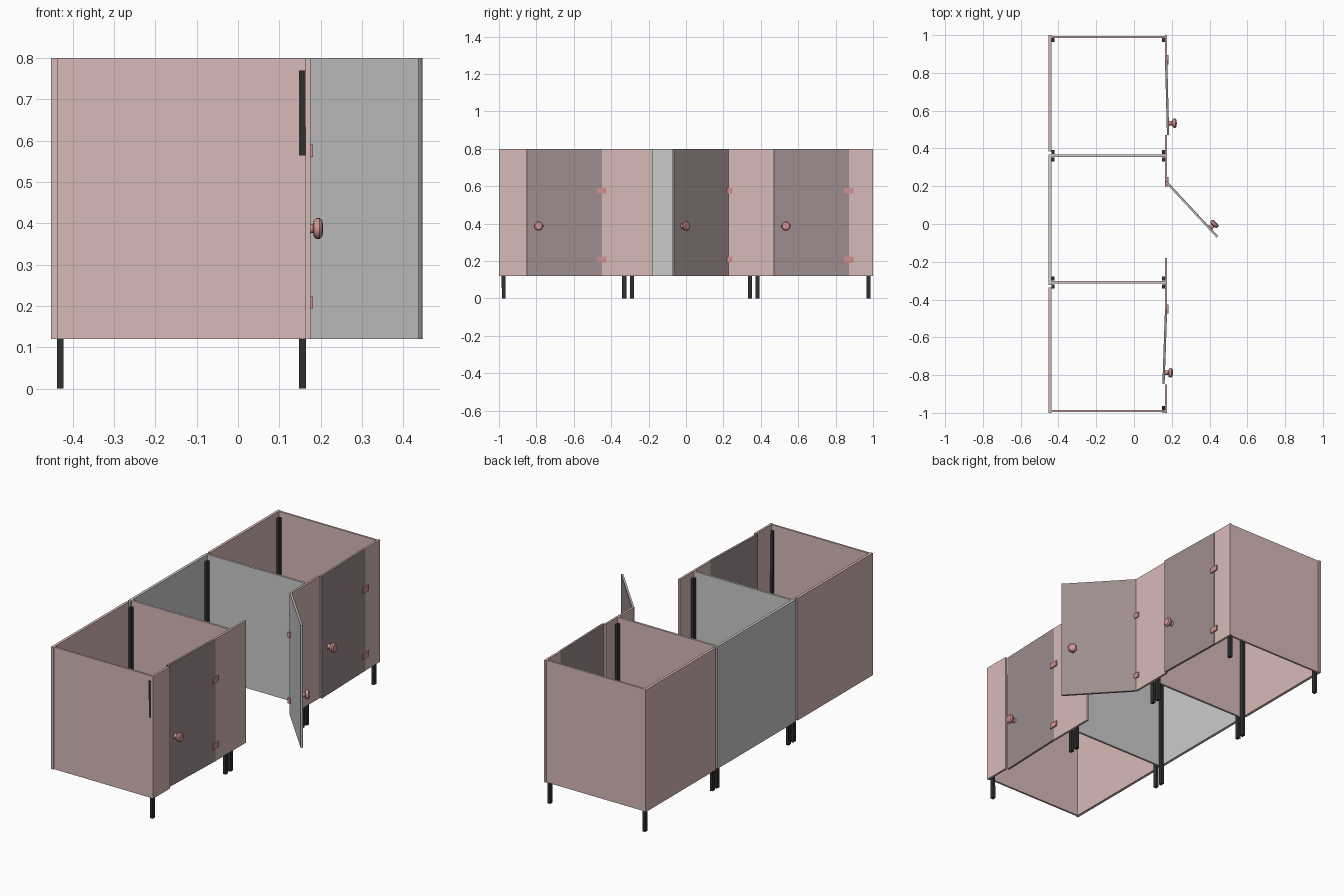
import bpy, bmesh
from math import radians
from mathutils import Matrix, Vector

if "Cube" in bpy.data.objects:
    bpy.data.objects.remove(bpy.data.objects["Cube"])


def material(name, r, g, b):
    m = bpy.data.materials.new(name)
    m.diffuse_color = (r, g, b, 1)
    m.use_nodes = True
    m.node_tree.nodes["Principled BSDF"].inputs["Base Color"].default_value = m.diffuse_color
    return m


PINK = material("pink_panel", 0.68, 0.49, 0.48)
BROWN = material("door_brown", 0.34, 0.265, 0.265)
BLACK = material("post_black", 0.03, 0.03, 0.03)
RED = material("fitting_red", 0.62, 0.29, 0.28)
Z0, Z1 = 0.12, 0.80


def finish(name, bm, mat, matrix=None):
    mesh = bpy.data.meshes.new(name)
    bm.to_mesh(mesh)
    bm.free()
    if mat:
        mesh.materials.append(mat)
    ob = bpy.data.objects.new(name, mesh)
    bpy.context.collection.objects.link(ob)
    if matrix:
        ob.matrix_world = matrix
    return ob


def box(name, x, y, z, mat=None, matrix=None):
    bm = bmesh.new()
    bmesh.ops.create_cube(bm, size=1)
    for v in bm.verts:
        v.co = Vector([(a + b) / 2 + c * (b - a) for (a, b), c in zip((x, y, z), v.co)])
    return finish(name, bm, mat, matrix)


def knob(name, matrix):
    # lathe a profile of (distance from door, radius) around the x axis
    profile = [(0, 0), (0, .014), (.006, .012), (.018, .011), (.021, .021),
               (.027, .025), (.035, .025), (.041, .019), (.043, 0)]
    bm = bmesh.new()
    verts = [bm.verts.new((d, r, 0)) for d, r in profile]
    edges = [bm.edges.new(p) for p in zip(verts, verts[1:])]
    bmesh.ops.spin(bm, geom=verts + edges, cent=(0, 0, 0), axis=(1, 0, 0),
                   angle=radians(360), steps=20)
    bmesh.ops.remove_doubles(bm, verts=bm.verts, dist=1e-5)
    bmesh.ops.recalc_face_normals(bm, faces=bm.faces)
    ob = finish(name, bm, RED, matrix)
    ob.data.shade_smooth()
    ob.data.set_sharp_from_angle(angle=radians(35))


# Back wall in three panels with narrow seams
for i, (a, b, m) in enumerate([(-1, -.337, PINK), (-.323, .369, None), (.383, 1, PINK)]):
    box(f"back_panel_{i+1}", (-.452, -.437), (a, b), (Z0, Z1), m)

# End walls
for name, s in (("front_end_wall", -1), ("rear_end_wall", 1)):
    box(name, (-.437, .165), sorted((s * .995, s * .984)), (Z0, Z1), PINK)

# Partitions: pink outside, grey towards the middle stall
for name, y, s in (("front_partition", -.308, -1), ("rear_partition", .362, 1)):
    box(name + "_outer", (-.437, .163), sorted((y, y + s * .006)), (Z0, Z1), PINK)
    box(name + "_inner", (-.437, .163), sorted((y, y - s * .006)), (Z0, Z1))

# Fixed panels beside the doors
for i, (a, b) in enumerate([(-1, -.85), (-.45, -.18), (.225, .47), (.87, 1)]):
    box(f"facade_panel_{i+1}", (.163, .175), (a, b), (Z0, Z1), PINK)

# Posts that run down to the legs
for x in (-.43, .155):
    for i, y in enumerate((-.33, -.288, .342, .382, .975)):
        box(f"post_{i+1}", (x - .008, x + .008), (y - .011, y + .011), (0, .77), BLACK)
# leaning post at the open front corner
lean = Matrix.Translation((.156, -.974, 0)) @ Matrix.Rotation(.0195, 4, 'X')
box("corner_post", (-.008, .008), (-.01, .01), (0, .77), BLACK, lean)

# Doors with hinges and knobs: hinge y, swing angle
for i, (y, ang) in enumerate([(-.45, -2), (.223, 43), (.87, 1.5)]):
    M = Matrix.Translation((.17, y, 0)) @ Matrix.Rotation(radians(ang), 4, 'Z')
    n = f"door_{i+1}"
    box(n + "_outer", (0, .006), (-.398, 0), (Z0, Z1), BROWN, M)
    box(n + "_inner", (-.006, 0), (-.398, 0), (Z0, Z1), None if i == 1 else BROWN, M)
    knob(n + "_knob", M @ Matrix.Translation((.005, -.337, .387)))
    for j, z in enumerate((.208, .575)):
        box(f"{n}_hinge_{j+1}", (.165, .182), (y - .025, y + .025), (z - .015, z + .015), RED)
